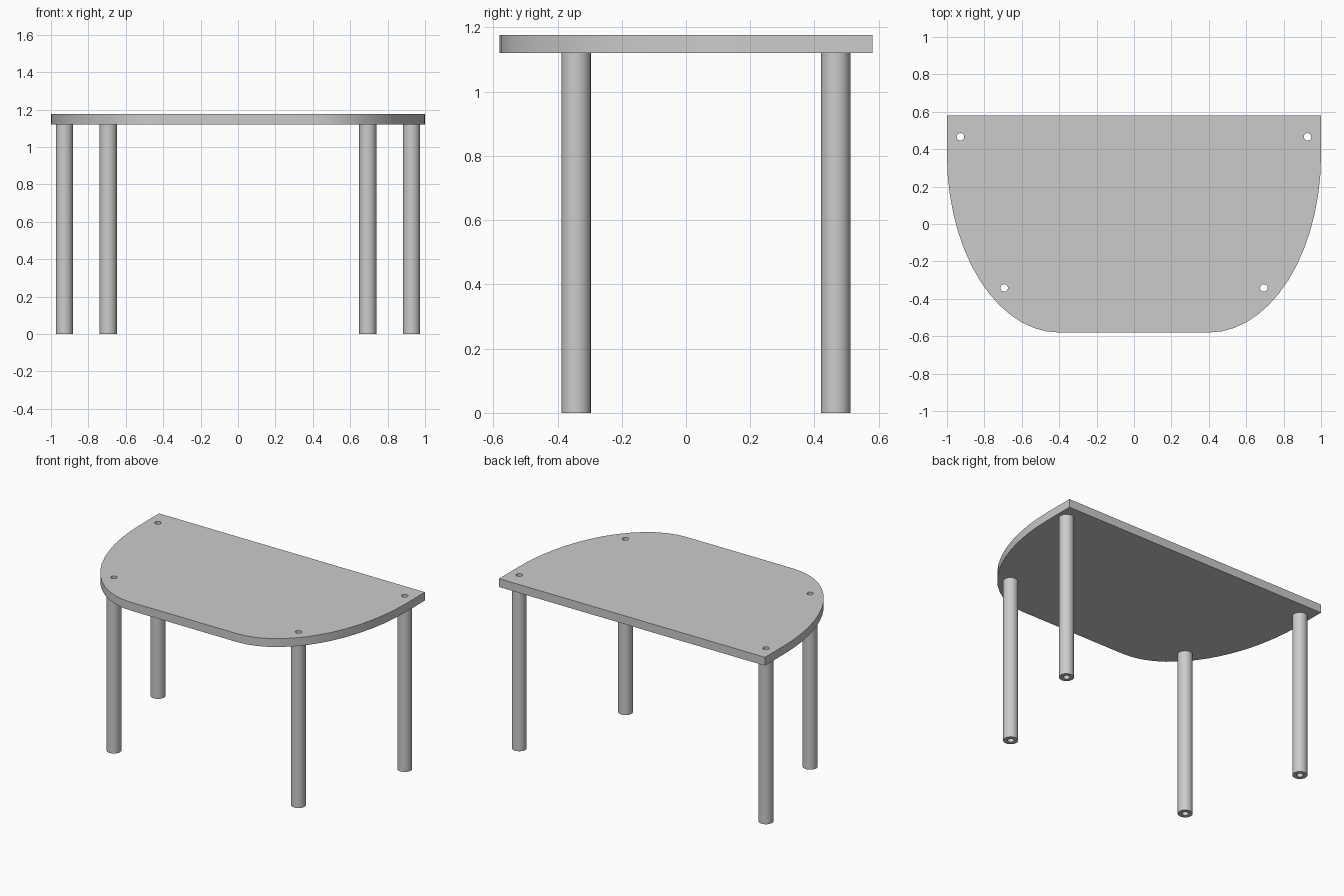
import bpy
import bmesh
from math import cos, sin, pi, radians

cube = bpy.data.objects.get("Cube")
if cube:
    bpy.data.objects.remove(cube, do_unlink=True)

LEG_HEIGHT, TABLE_HEIGHT = 1.12, 1.177
BACK_Y, FRONT_Y = 0.58, -0.58
LEG_RADIUS, HOLE_RADIUS = 0.046, 0.02
LEGS = {"back": (0.928, 0.466), "front": (0.694, -0.342)}

grey = bpy.data.materials.new("light grey")
grey.use_nodes = True
grey.diffuse_color = (0.6, 0.6, 0.6, 1)
grey.node_tree.nodes["Principled BSDF"].inputs["Base Color"].default_value = grey.diffuse_color


def circle(x, y, radius, sides=24):
    return [(x + radius * cos(2 * pi * i / sides), y + radius * sin(2 * pi * i / sides))
            for i in range(sides)]


def extruded(name, loops, bottom, top):
    """Solid with an outer outline and any number of holes through it."""
    bm = bmesh.new()
    edges = []
    for loop in loops:
        verts = [bm.verts.new((x, y, bottom)) for x, y in loop]
        edges += [bm.edges.new((v, verts[i - 1])) for i, v in enumerate(verts)]
    bmesh.ops.triangle_fill(bm, edges=edges, use_beauty=True, normal=(0, 0, 1))
    result = bmesh.ops.extrude_face_region(bm, geom=bm.faces[:], use_keep_orig=True)
    raised = [g for g in result["geom"] if isinstance(g, bmesh.types.BMVert)]
    bmesh.ops.translate(bm, verts=raised, vec=(0, 0, top - bottom))
    bmesh.ops.recalc_face_normals(bm, faces=bm.faces[:])
    mesh = bpy.data.meshes.new(name)
    bm.to_mesh(mesh)
    bm.free()
    mesh.shade_smooth()
    mesh.set_sharp_from_angle(angle=radians(30))
    mesh.materials.append(grey)
    bpy.context.collection.objects.link(bpy.data.objects.new(name, mesh))


# Table top: straight back, elliptical front corners, drilled above each leg
STEPS = 14
corner_x, corner_y = 0.4, 0.37
half = [(1, BACK_Y)]
for i in range(STEPS + 1):
    a = pi / 2 * i / STEPS
    half.append((corner_x + (1 - corner_x) * cos(a),
                 corner_y + (FRONT_Y - corner_y) * sin(a)))
outline = half + [(-x, y) for x, y in reversed(half)]
holes = [circle(side * x, y, HOLE_RADIUS) for x, y in LEGS.values() for side in (1, -1)]
extruded("table_top", [outline] + holes, LEG_HEIGHT, TABLE_HEIGHT)

# Tubular legs
for place, (x, y) in LEGS.items():
    for side, label in ((1, "left"), (-1, "right")):
        rings = [circle(side * x, y, r) for r in (LEG_RADIUS, HOLE_RADIUS)]
        extruded(f"{place}_{label}_leg", rings, 0, LEG_HEIGHT)
